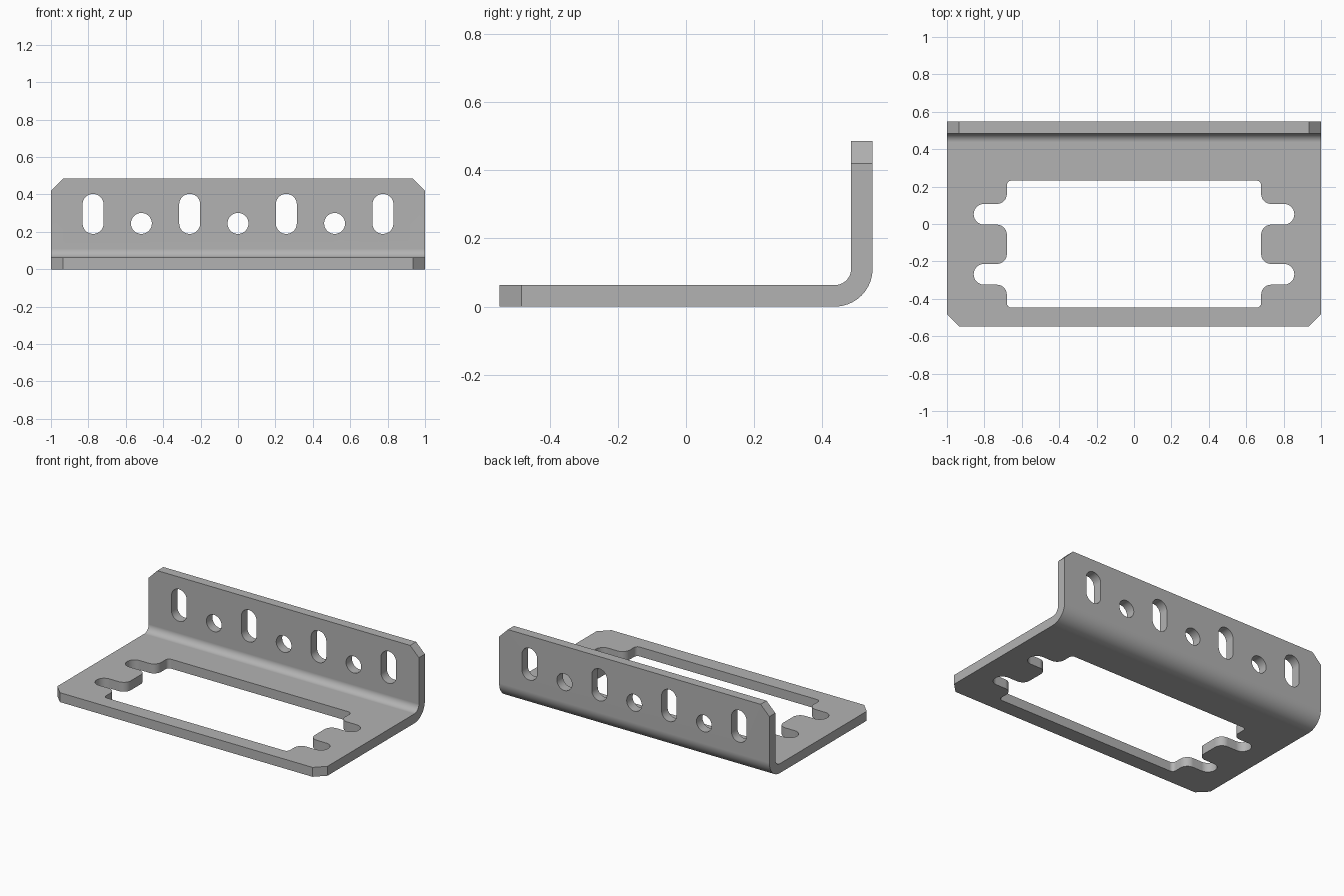
import bpy, bmesh
from math import pi, sin, cos, tan, radians
from mathutils import Vector, Matrix

cube = bpy.data.objects.get("Cube")
if cube:
    bpy.data.objects.remove(cube, do_unlink=True)

# Overall sizes
HALF_W, DEPTH, HEIGHT = 1.0, 0.547, 0.485
THICK, BEND_R, CHAMFER = 0.063, 0.11, 0.065

steel = bpy.data.materials.new("grey_steel")
steel.use_nodes = True
colour = (0.45, 0.45, 0.45, 1)
steel.diffuse_color = colour
steel.node_tree.nodes["Principled BSDF"].inputs["Base Color"].default_value = colour


def rounded(corners, steps=10):
    """Outline with a fillet of radius r at every (x, y, r) corner."""
    out = []
    for i, (x, y, r) in enumerate(corners):
        p = Vector((x, y))
        if r == 0:
            out.append(p)
            continue
        a = (Vector(corners[i - 1][:2]) - p).normalized()
        b = (Vector(corners[(i + 1) % len(corners)][:2]) - p).normalized()
        half = a.angle(b) / 2
        centre = p + (a + b).normalized() * r / sin(half)
        start = p + a * r / tan(half) - centre
        sweep = (pi - 2 * half) * (1 if a.cross(b) < 0 else -1)
        for k in range(steps + 1):
            t = sweep * k / steps
            out.append(centre + Matrix.Rotation(t, 2) @ start)
    return out


def prism(name, outline, place, offset):
    """Extrude a 2D outline, mapped to 3D by place(), along offset."""
    bm = bmesh.new()
    face = bm.faces.new([bm.verts.new(place(p)) for p in outline])
    new = bmesh.ops.extrude_face_region(bm, geom=[face])["geom"]
    bmesh.ops.translate(bm, vec=offset, verts=[v for v in new if isinstance(v, bmesh.types.BMVert)])
    bmesh.ops.remove_doubles(bm, verts=bm.verts, dist=0.0003)
    bmesh.ops.recalc_face_normals(bm, faces=bm.faces)
    mesh = bpy.data.meshes.new(name)
    bm.to_mesh(mesh)
    bm.free()
    ob = bpy.data.objects.new(name, mesh)
    bpy.context.collection.objects.link(ob)
    mesh.materials.append(steel)
    return ob


# Bent plate: L-shaped section swept across the width
section = rounded([
    (-DEPTH, 0, 0), (DEPTH, 0, BEND_R), (DEPTH, HEIGHT, 0),
    (DEPTH - THICK, HEIGHT, 0), (DEPTH - THICK, THICK, BEND_R - THICK), (-DEPTH, THICK, 0)], 14)
bracket = prism("bent_bracket", section, lambda p: (-HALF_W, p.x, p.y), (2 * HALF_W, 0, 0))

# Chamfered free corners of both flanges
bm = bmesh.new()
bm.from_mesh(bracket.data)
corner_edges = []
for e in bm.edges:
    a, b = (v.co for v in e.verts)
    same_side = abs(a.x - b.x) < 0.001
    front = max(a.y, b.y) < -DEPTH + 0.001
    top = min(a.z, b.z) > HEIGHT - 0.001
    if same_side and (front or top):
        corner_edges.append(e)
bmesh.ops.bevel(bm, geom=corner_edges, offset=CHAMFER, offset_type='OFFSET',
                segments=1, affect='EDGES')
bmesh.ops.recalc_face_normals(bm, faces=bm.faces)
bm.to_mesh(bracket.data)
bm.free()

# Base window with two round-ended notches on each side
EDGE, TIP, BACK, FRONT = 0.68, 0.857, 0.232, -0.447
NOTCH_R, LIP_R, CORNER_R = 0.0555, 0.053, 0.025
right = [(EDGE, FRONT, CORNER_R)]
for y in (-0.269, 0.052):
    lo, hi = y - NOTCH_R, y + NOTCH_R
    right += [(EDGE, lo, LIP_R), (TIP, lo, NOTCH_R - 0.0005),
              (TIP, hi, NOTCH_R - 0.0005), (EDGE, hi, LIP_R)]
right.append((EDGE, BACK, CORNER_R))
left = [(-x, y, r) for x, y, r in reversed(right)]
cutters = [prism("window_cutter", rounded(right + left),
                 lambda p: (p.x, p.y, -0.1), (0, 0, 0.3))]

# Alternating slots and round holes along the upright flange
HOLE_R, HOLE_Z, SLOT_RISE, PITCH = 0.056, 0.245, 0.102, 0.2583
for i in range(-3, 4):
    rise = SLOT_RISE if i % 2 else 0
    outline = []
    for k in range(48):
        t = 2 * pi * (k + 0.5) / 48
        lift = rise if sin(t) > 0 else 0
        outline.append(Vector((i * PITCH + HOLE_R * cos(t), HOLE_Z + lift + HOLE_R * sin(t))))
    cutters.append(prism("flange_hole_cutter", outline,
                         lambda p: (p.x, DEPTH - 0.2, p.y), (0, 0.4, 0)))

# Cut the openings
bpy.ops.object.select_all(action='DESELECT')
bpy.context.view_layer.objects.active = bracket
bracket.select_set(True)
for c in cutters:
    c.hide_render = True
    cut = bracket.modifiers.new("opening", 'BOOLEAN')
    cut.operation, cut.solver, cut.object = 'DIFFERENCE', 'EXACT', c
    bpy.ops.object.modifier_apply(modifier=cut.name)
    bpy.data.objects.remove(c, do_unlink=True)

# Smooth bend and hole walls, sharp rims
bpy.ops.object.shade_smooth_by_angle(angle=radians(30))
weighted = bracket.modifiers.new("flat_face_normals", 'WEIGHTED_NORMAL')
weighted.keep_sharp = True
